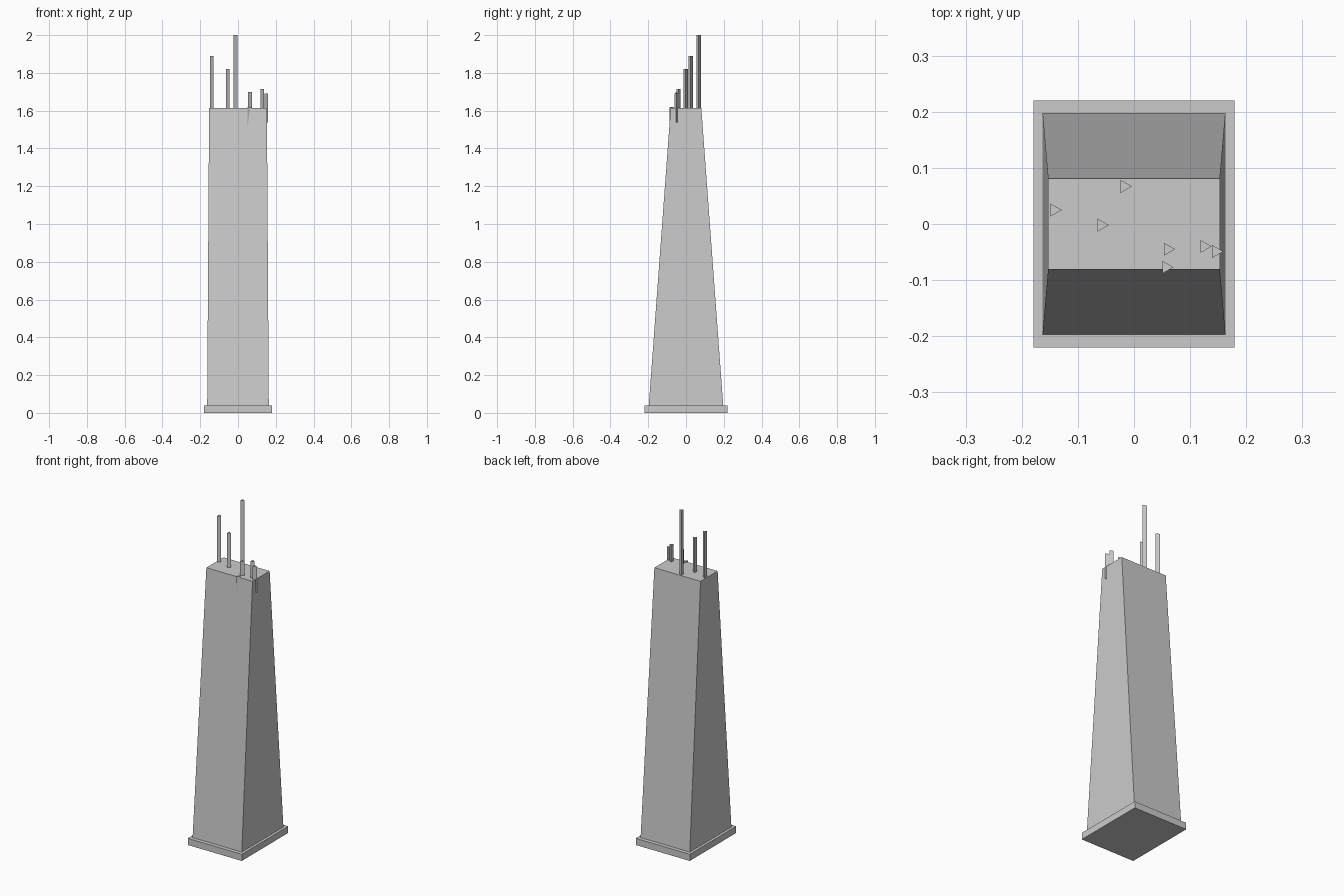
import bpy, bmesh
from math import radians

if "Cube" in bpy.data.objects:
    bpy.data.objects.remove(bpy.data.objects["Cube"])


def add_object(name, bm):
    bmesh.ops.recalc_face_normals(bm, faces=bm.faces)
    mesh = bpy.data.meshes.new(name)
    bm.to_mesh(mesh)
    bm.free()
    obj = bpy.data.objects.new(name, mesh)
    bpy.context.collection.objects.link(obj)
    return obj


def tapered_box(name, z0, half0, z1, half1):
    bm = bmesh.new()
    bmesh.ops.create_cube(bm, size=2)
    for v in bm.verts:
        hx, hy = half1 if v.co.z > 0 else half0
        v.co = (v.co.x * hx, v.co.y * hy, z1 if v.co.z > 0 else z0)
    return add_object(name, bm)


ROOF = 1.615

# Plinth and tapered tower body
tapered_box("base_slab", 0, (0.179, 0.22), 0.04, (0.179, 0.22))
tapered_box("tower_body", 0.04, (0.163, 0.197), ROOF, (0.153, 0.081))

# Three-sided rooftop masts, each centred on the roof plane: x, y, top height
masts = [
    (-0.142, 0.025, 1.89),
    (-0.058, -0.002, 1.82),
    (-0.017, 0.067, 2.00),
    (0.060, -0.045, 1.70),
    (0.125, -0.040, 1.715),
    (0.146, -0.049, 1.692),
    (0.057, -0.077, 1.62),
]
for i, (x, y, top) in enumerate(masts):
    half = max(top - ROOF, 0.075)
    bm = bmesh.new()
    bmesh.ops.create_cone(bm, cap_ends=True, segments=3, radius1=0.0133,
                          radius2=0.0133, depth=2 * half)
    # Point one corner of the triangle towards +x
    corner = max(bm.verts, key=lambda v: (round(abs(v.co.y) < 1e-4), abs(v.co.x)))
    if abs(corner.co.y) > 1e-4:
        turn = radians(-90)
    else:
        turn = 0 if corner.co.x > 0 else radians(180)
    obj = add_object(f"roof_mast_{i + 1}", bm)
    obj.rotation_euler.z = turn
    obj.location = (x, y, top - half)
